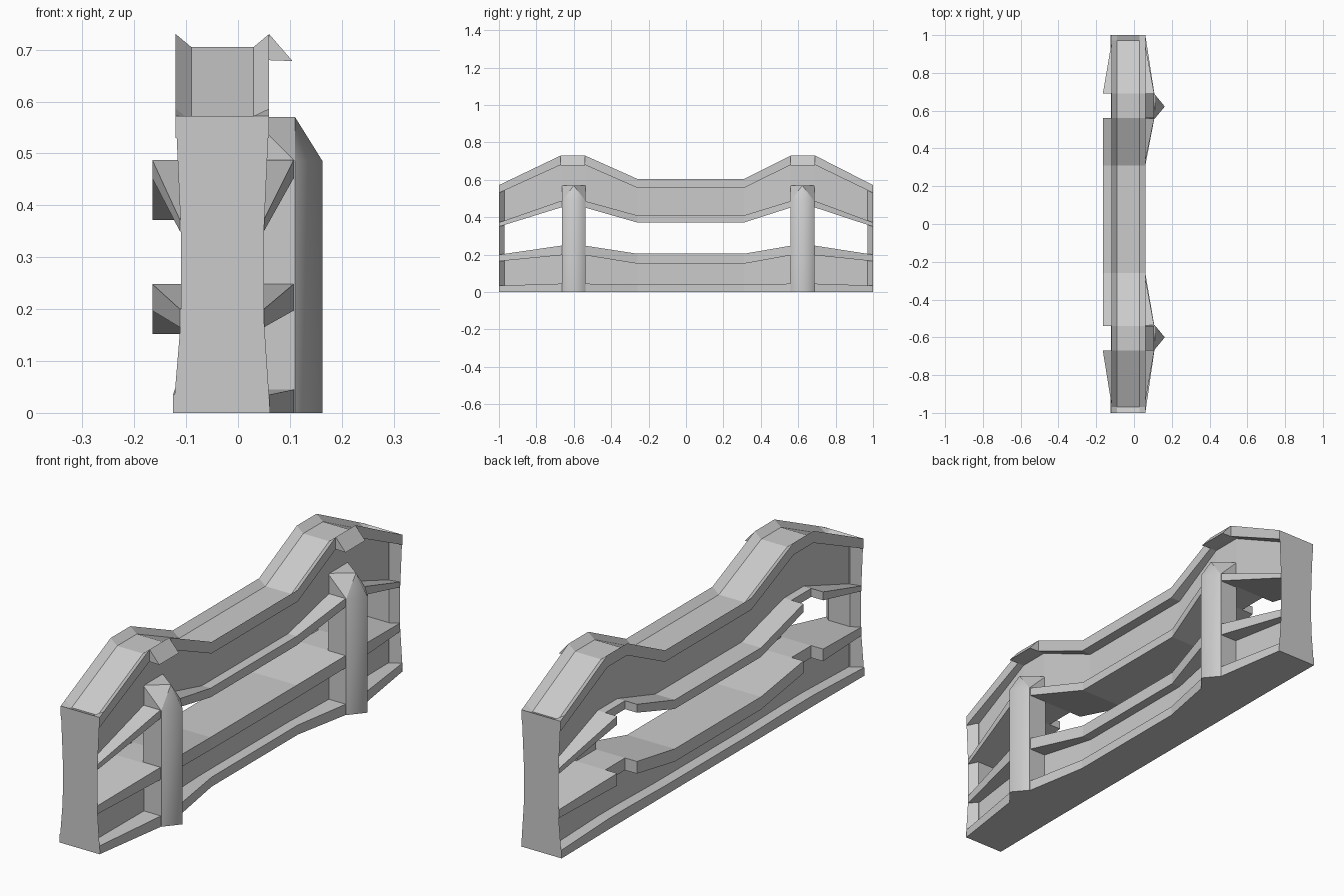
import bpy, bmesh

if "Cube" in bpy.data.objects:
    bpy.data.objects.remove(bpy.data.objects["Cube"])

# Stations along the barrier: end, first hump, middle dip, second hump, end
Y = [-1, -0.67, -0.54, -0.26, 0.31, 0.56, 0.69, 1]


def along(end, hump, mid):
    return [end, hump, hump, mid, mid, hump, hump, end]


def finish(name, bm):
    bmesh.ops.recalc_face_normals(bm, faces=bm.faces)
    me = bpy.data.meshes.new(name)
    bm.to_mesh(me)
    bm.free()
    ob = bpy.data.objects.new(name, me)
    bpy.context.collection.objects.link(ob)
    return ob


def loft(name, ys, rings):
    """Skin closed xz outlines placed at each y, with capped ends."""
    bm = bmesh.new()
    rows = [[bm.verts.new((x, y, z)) for x, z in ring] for y, ring in zip(ys, rings)]
    n = len(rows[0])
    for a, b in zip(rows, rows[1:]):
        for i in range(n):
            j = (i + 1) % n
            bm.faces.new((a[i], a[j], b[j], b[i]))
    bm.faces.new(rows[0])
    bm.faces.new(rows[-1])
    return finish(name, bm)


def strip(name, left, right, low, high, idx=range(8)):
    """Bent bar with four values changing along the stations."""
    loft(name, [Y[i] for i in idx],
         [[(left[i], low[i]), (right[i], low[i]), (right[i], high[i]), (left[i], high[i])]
          for i in idx])


top = along(0.572, 0.73, 0.605)
rim = along(0.53, 0.68, 0.557)
up_hi, up_lo = along(0.372, 0.487, 0.41), along(0.35, 0.452, 0.372)
dn_hi, dn_lo = along(0.2, 0.248, 0.205), along(0.165, 0.197, 0.152)
zero, base_hi = along(0, 0, 0), along(0.035, 0.045, 0.04)
back = along(-0.11, -0.11, -0.11)
lip_x = along(0.05, 0.107, 0.055)

# Top cap with a shallow trough that rises to the rim at both ends
stations = list(zip(Y, top, rim, along(0, 0.025, 0.025)))
t = 0.03 / 0.33
for a, b in ((stations[0], stations[1]), (stations[-1], stations[-2])):
    s = [p + (q - p) * t for p, q in zip(a, b)]
    stations.append((s[0], s[1], s[2], 0.025))
stations.sort()
loft("top_cap", [s[0] for s in stations],
     [[(-0.12, r), (-0.12, h), (-0.09, h - dip), (0.03, h - dip), (0.06, h), (0.06, r)]
      for y, h, r, dip in stations])

# Small hoods over the posts
hood = [(0.05, 0.68), (0.06, 0.73), (0.105, 0.678)]
for name, y0, y1 in (("front_hood", -0.67, -0.54), ("rear_hood", 0.56, 0.69)):
    loft(name, [y0, y1], [hood, hood])

# Recessed panels above and below the opening
p_l, p_r = along(-0.075, -0.075, -0.075), along(0.015, 0.03, 0.015)
strip("upper_panel", p_l, p_r, up_lo, rim)
strip("lower_panel", p_l, p_r, zero, dn_hi)

# Shelves bordering the opening and the floor rail
strip("upper_shelf", back, lip_x, up_lo, up_hi)
strip("lower_shelf", back, lip_x, dn_lo, dn_hi)
strip("base_rail", along(-0.125, -0.122, -0.122), along(0.06, 0.108, 0.06), zero, base_hi)

# Back flanges, interrupted where posts would sit
flange_l, flange_r = along(-0.112, -0.165, -0.165), along(-0.1, -0.1, -0.1)
for part, idx in (("front", (0, 1)), ("middle", (2, 3, 4, 5)), ("rear", (6, 7))):
    strip("upper_flange_" + part, flange_l, flange_r, up_lo, up_hi, idx)
    strip("lower_flange_" + part, flange_l, flange_r, dn_lo, dn_hi, idx)

# Waisted end plates, bevelled towards the recessed panels
plate = [(-0.125, 0), (0.062, 0), (0.05, 0.18), (0.05, 0.35), (0.06, 0.572),
         (-0.12, 0.572), (-0.11, 0.35), (-0.11, 0.18)]
inner = [(min(max(x, -0.08), 0.02), min(z, 0.54)) for x, z in plate]
for name, s in (("front_end_plate", -1), ("rear_end_plate", 1)):
    loft(name, [s, s * 0.97], [plate, inner])

# Pointed side posts with sloped caps
for name, yc in (("front_post", -0.6), ("rear_post", 0.622)):
    bm = bmesh.new()
    w = 0.064
    plan = [(0.025, -w), (0.11, -w), (0.163, 0), (0.11, w), (0.025, w)]
    heights = [0.57, 0.485, 0.485, 0.485, 0.57]
    lo = [bm.verts.new((x, yc + y, 0)) for x, y in plan]
    hi = [bm.verts.new((x, yc + y, z)) for (x, y), z in zip(plan, heights)]
    ridge = bm.verts.new((0.11, yc, 0.57))
    for i in range(5):
        j = (i + 1) % 5
        f = bm.faces.new((lo[i], lo[j], hi[j], hi[i]))
        f.smooth = i in (1, 2)
        f = bm.faces.new((hi[i], hi[j], ridge))
        f.smooth = i in (1, 2)
    bm.faces.new(lo)
    finish(name, bm)
